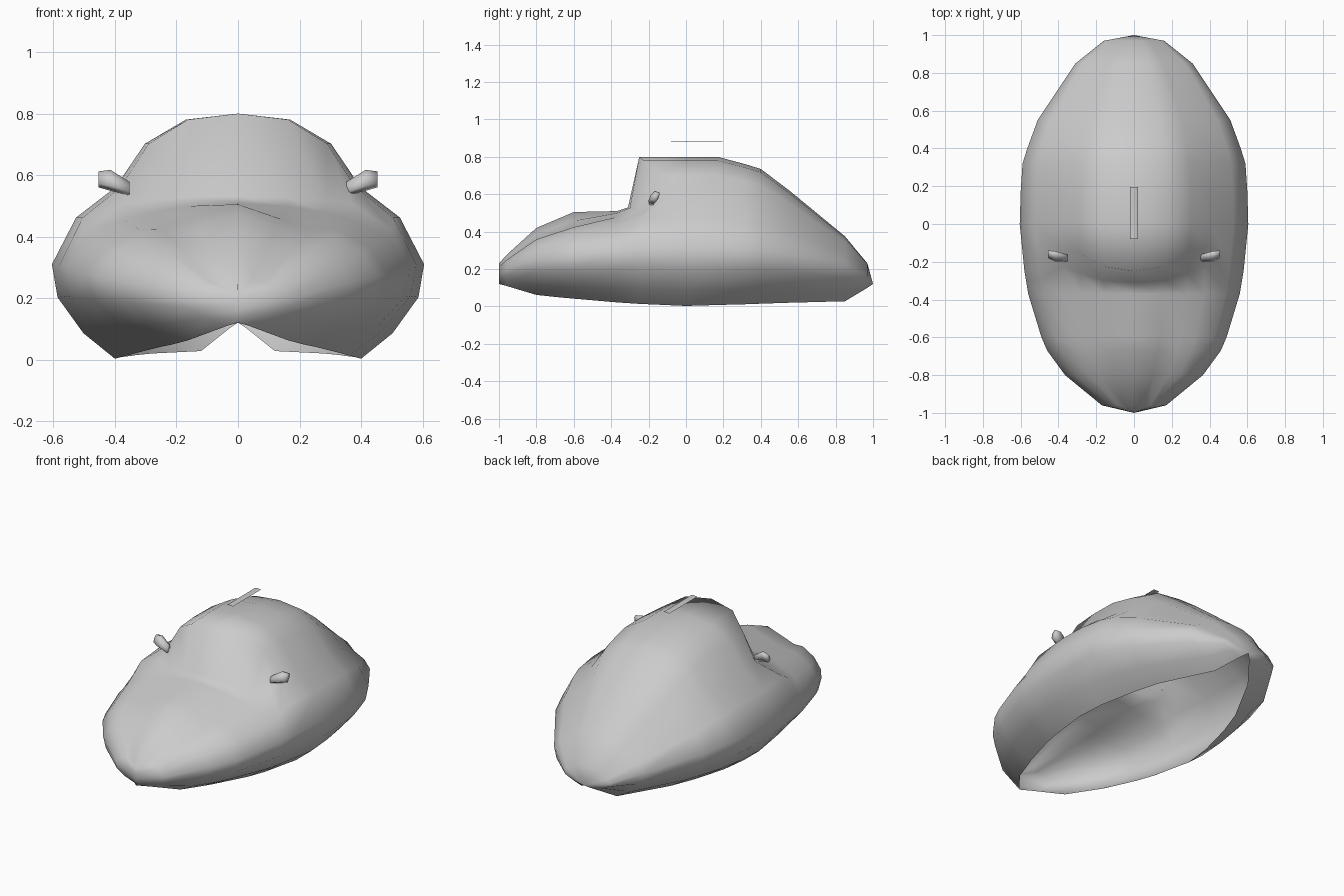
import bpy, bmesh

if "Cube" in bpy.data.objects:
    bpy.data.objects.remove(bpy.data.objects["Cube"])

# Height fractions from belt to centre line, for five points from shoulder inward
HOOD = (.38, .64, .63, .79, 1)
HOOD_END = (.44, .74, .85, .95, 1)
COWL = (.53, .88, .95, .99, 1)
CABIN = (.31, .51, .80, .96, 1)
TOP_X = (.87, .66, .5, .28, 0)

# Stations: y, half width, rim half width, rim z, belt z, centre z
STATIONS = [
    (-1.0, 0, 0, .12, .18, .23),
    (-.96, .17, .035, .11, .20, .275),
    (-.80, .365, .165, .062, .25, .42),
    (-.67, .46, .22, .048, .27, .475),
    (-.60, .49, .25, .042, .28, .505),
    (-.37, .56, .33, .022, .30, .51),
    (-.31, .57, .345, .018, .305, .53),
    (-.25, .58, .36, .014, .31, .80),
    (0, .605, .40, .003, .31, .80),
    (.17, .60, .385, .008, .31, .80),
    (.32, .59, .35, .012, .305, .76),
    (.40, .565, .33, .015, .30, .735),
    (.55, .51, .28, .02, .28, .622),
    (.85, .31, .12, .028, .22, .375),
    (.97, .16, .03, .10, .16, .23),
    (1.0, 0, 0, .12, .12, .12),
]
# Backward sweep of the windscreen towards its sides
SWEEP = {-.31: (.01, .09, .05, .01, 0), -.25: (.02, .12, .10, .025, 0)}


def half_section(y, w, rim, zb, zm, zt):
    pts = [(rim, y, zb),
           (rim + (w - rim) * .5, y, zb + (zm - zb) * .27),
           (rim + (w - rim) * .91, y, zb + (zm - zb) * .65),
           (w, y, zm)]
    prof = {-.37: HOOD_END, -.31: COWL}.get(y, HOOD if y < -.3 else CABIN)
    for fx, fz, dy in zip(TOP_X, prof, SWEEP.get(y, (0,) * 5)):
        pts.append((w * fx, y + dy, zm + (zt - zm) * fz))
    return pts


def finish(bm, name):
    bmesh.ops.remove_doubles(bm, verts=bm.verts, dist=.0005)
    bmesh.ops.recalc_face_normals(bm, faces=bm.faces)
    mesh = bpy.data.meshes.new(name)
    bm.to_mesh(mesh)
    bm.free()
    for p in mesh.polygons:
        p.use_smooth = True
    ob = bpy.data.objects.new(name, mesh)
    bpy.context.collection.objects.link(ob)
    return ob


def loft(bm, rows, closed=False):
    rows = [[bm.verts.new(p) for p in r] for r in rows]
    n = len(rows[0])
    for a, b in zip(rows, rows[1:]):
        for i in range(n if closed else n - 1):
            j = (i + 1) % n
            bm.faces.new((a[i], a[j], b[j], b[i]))
    return rows


# Body shell, open underneath
bm = bmesh.new()
sections = []
for s in STATIONS:
    right = half_section(*s)
    sections.append(right + [(-x, y, z) for x, y, z in right[-2::-1]])
loft(bm, sections)
bmesh.ops.dissolve_degenerate(bm, dist=.0005, edges=bm.edges)
finish(bm, "body_shell")

# Side mirrors: tapered pods, wider at the outer end
for side, label in ((1, "right"), (-1, "left")):
    bm = bmesh.new()
    rings = []
    for x, y, z, ry, rz in ((.352, -.18, .555, .018, .023),
                            (.415, -.172, .583, .028, .034),
                            (.454, -.16, .586, .02, .026)):
        rings.append([(side * x, y + ry * a, z + rz * b)
                      for a, b in ((-1, -.5), (0, -1), (.7, -.2), (1, .8), (.2, 1), (-.6, .4))])
    rows = loft(bm, rings, True)
    for r in (rows[0], rows[-1]):
        bm.faces.new(r)
    finish(bm, label + "_mirror")

# Thin strip floating over the roof
bm = bmesh.new()
loft(bm, [[(-.02, y, .882), (-.012, y, .885), (.012, y, .885), (.02, y, .882)]
          for y in (-.08, .195)])
finish(bm, "roof_strip")
